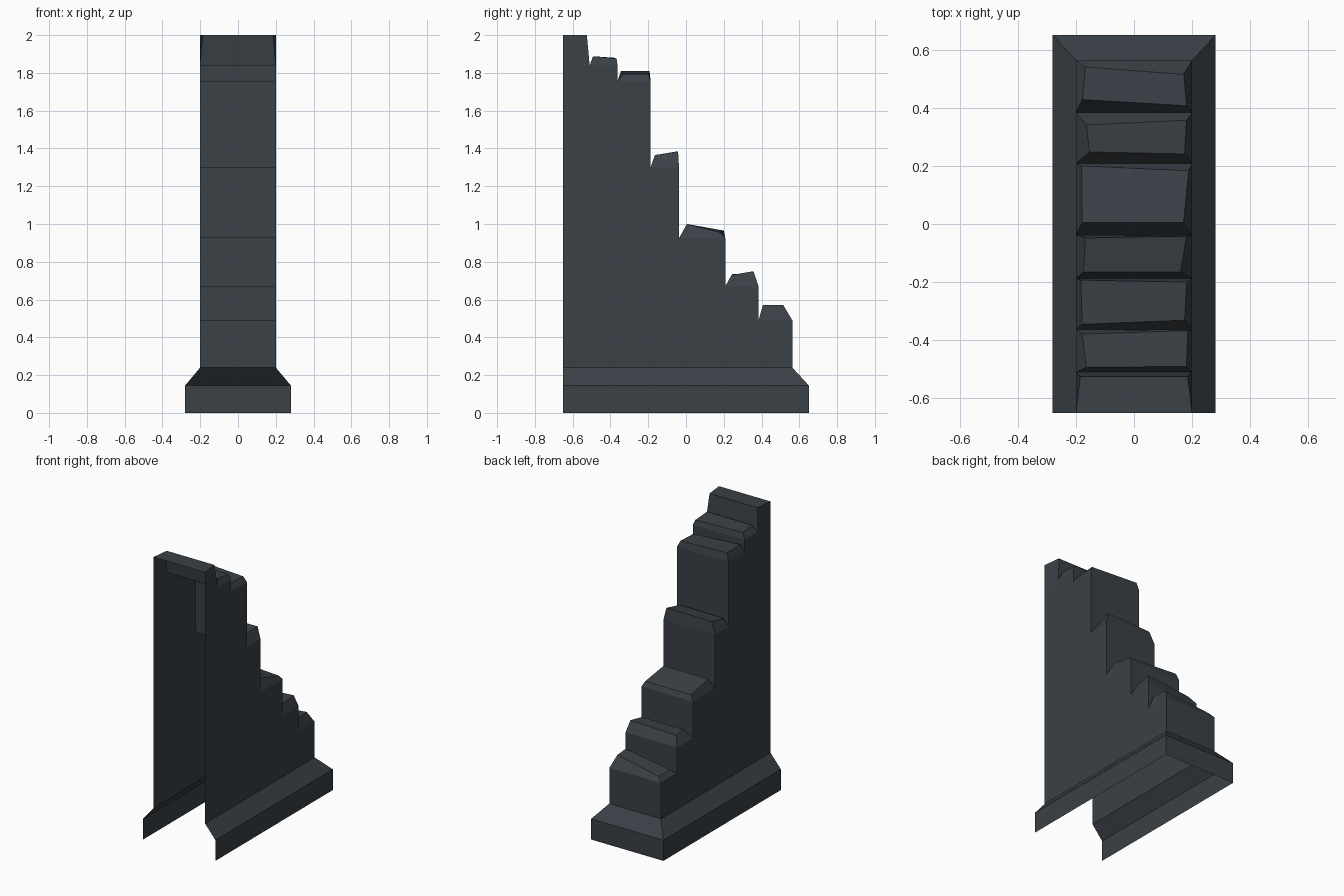
import bpy
import bmesh

cube = bpy.data.objects.get("Cube")
if cube:
    bpy.data.objects.remove(cube, do_unlink=True)

# Single dark slate colour
stone = bpy.data.materials.new("dark slate stone")
stone.use_nodes = True
colour = (0.042, 0.052, 0.062, 1)
stone.diffuse_color = colour
stone.node_tree.nodes["Principled BSDF"].inputs["Base Color"].default_value = colour

FRONT, HALF, FOOT = -0.65, 0.2, 0.24
CORNERS = ((-1, 1), (1, 1), (1, 0), (-1, 0))    # side, back or front of a cap

# Each step: back edge y, shoulder z, then its chipped cap as four points
# (back -x, back +x, front +x, front -x)
steps = [
    (-0.51, 1.84, [(-.185, -.525, 2), (.185, -.525, 2), (.2, -.65, 2), (-.2, -.65, 2)]),
    (-0.363, 1.84, [(-.178, -.379, 1.88), (.185, -.367, 1.875), (.18, -.49, 1.888), (-.164, -.493, 1.885)]),
    (-0.187, 1.755, [(-.183, -.193, 1.81), (.181, -.2, 1.795), (.174, -.331, 1.795), (-.178, -.345, 1.81)]),
    (-0.037, 1.30, [(-.167, -.048, 1.38), (.181, -.042, 1.385), (.16, -.165, 1.365), (-.174, -.165, 1.36)]),
    (0.208, 0.925, [(-.18, .2, .965), (.188, .183, .955), (.17, .005, 1), (-.178, .005, 1)]),
    (0.384, 0.67, [(-.164, .341, .73), (.181, .357, .75), (.174, .241, .73), (-.153, .248, .735)]),
    (0.563, 0.49, [(-.167, .54, .52), (.171, .515, .57), (.181, .407, .57), (-.178, .428, .525)]),
]

bm = bmesh.new()


def face(points):
    return bm.faces.new([bm.verts.new(p) for p in points])


# Stepped caps and the risers between them
outline = [(FRONT, FOOT)]
y0 = FRONT
for i, (y1, z, top) in enumerate(steps):
    ring = [(s * HALF, y1 if back else y0, z) for s, back in CORNERS]
    face(top)
    for a in range(4):
        b = (a + 1) % 4
        if i == 0 and a == 2:
            continue                            # front end stays open
        face([ring[a], ring[b], top[b], top[a]])
    below = steps[i + 1][1] if i + 1 < len(steps) else FOOT
    if below < z:
        face([(-HALF, y1, below), (HALF, y1, below), (HALF, y1, z), (-HALF, y1, z)])
    outline += [(y0, z), (y1, z)]
    y0 = y1
outline.append((y0, FOOT))

# Side walls follow the stepped outline
outline = list(dict.fromkeys(outline))
for side in (-HALF, HALF):
    face([(side, y, z) for y, z in outline])

# Flared plinth around three sides, open at the front and below
profile = [(HALF, y0, FOOT), (0.28, 0.65, 0.145), (0.28, 0.65, 0)]
for (w0, b0, h0), (w1, b1, h1) in zip(profile, profile[1:]):
    upper = [(-w0, FRONT, h0), (-w0, b0, h0), (w0, b0, h0), (w0, FRONT, h0)]
    lower = [(-w1, FRONT, h1), (-w1, b1, h1), (w1, b1, h1), (w1, FRONT, h1)]
    for a in range(3):
        face([upper[a], upper[a + 1], lower[a + 1], lower[a]])

# Weld and turn the shell outward
bmesh.ops.remove_doubles(bm, verts=bm.verts, dist=0.0005)
bmesh.ops.recalc_face_normals(bm, faces=bm.faces)
bm.normal_update()
back_face = max(bm.faces, key=lambda f: f.calc_center_median().y)
if back_face.normal.y < 0:
    bmesh.ops.reverse_faces(bm, faces=bm.faces)

mesh = bpy.data.meshes.new("broken_wall")
bm.to_mesh(mesh)
bm.free()
mesh.materials.append(stone)
wall = bpy.data.objects.new("broken_wall", mesh)
bpy.context.collection.objects.link(wall)
